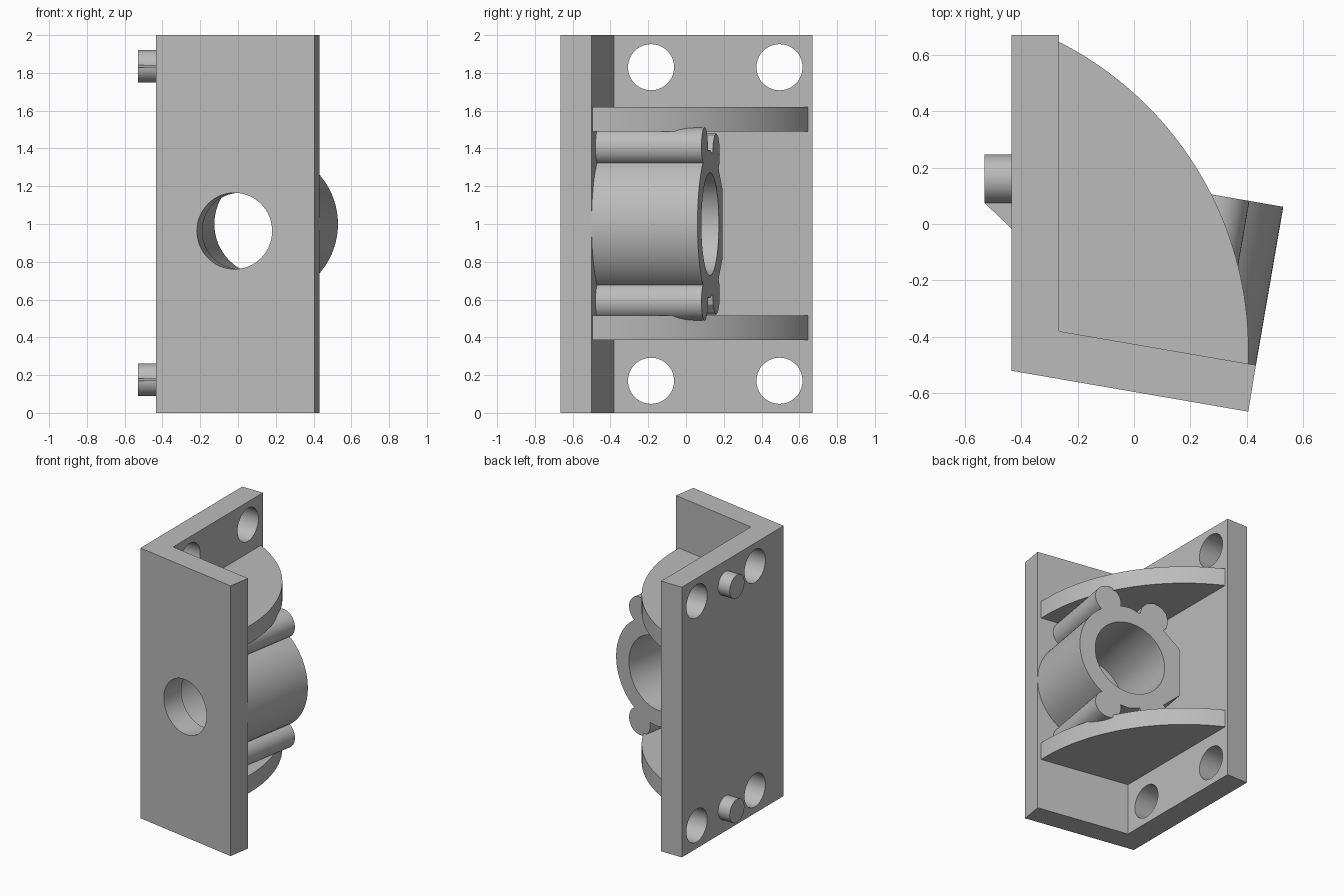
import bpy, bmesh
from math import sin, cos, pi, radians
from mathutils import Vector

cube = bpy.data.objects.get("Cube")
if cube:
    bpy.data.objects.remove(cube, do_unlink=True)

grey = bpy.data.materials.new("plain grey")
grey.use_nodes = True
grey.diffuse_color = (0.5, 0.5, 0.5, 1)
grey.node_tree.nodes["Principled BSDF"].inputs["Base Color"].default_value = (0.5, 0.5, 0.5, 1)

X, Y, Z = Vector((1, 0, 0)), Vector((0, 1, 0)), Vector((0, 0, 1))
TILT = radians(9.8)
ALONG = Vector((cos(TILT), -sin(TILT), 0))    # along the slanted plate
NORMAL = Vector((sin(TILT), cos(TILT), 0))    # axis of the bearing housing


def arc(r, start, end, n, cu=0, cv=0):
    angles = [radians(start + (end - start) * i / n) for i in range(n + 1)]
    return [(cu + r * cos(a), cv + r * sin(a)) for a in angles]


def circle(r, n=64, cu=0, cv=0):
    return arc(r, 0, 360, n, cu, cv)[:-1]


def prism(name, outline, origin, u, v, sweep):
    """Extrude an outline in the u, v plane along the sweep vector."""
    bm = bmesh.new()
    o = Vector(origin)
    face = bm.faces.new([bm.verts.new(o + u * a + v * b) for a, b in outline])
    new = bmesh.ops.extrude_face_region(bm, geom=[face])["geom"]
    bmesh.ops.translate(bm, vec=sweep, verts=[g for g in new if isinstance(g, bmesh.types.BMVert)])
    bmesh.ops.recalc_face_normals(bm, faces=bm.faces)
    mesh = bpy.data.meshes.new(name)
    bm.to_mesh(mesh)
    bm.free()
    mesh.materials.append(grey)
    ob = bpy.data.objects.new(name, mesh)
    bpy.context.collection.objects.link(ob)
    return ob


def boolean(target, tool, operation="DIFFERENCE"):
    mod = target.modifiers.new("cut", "BOOLEAN")
    mod.operation, mod.solver, mod.object = operation, "EXACT", tool
    tool.hide_render = True
    bpy.context.view_layer.objects.active = target
    bpy.ops.object.modifier_apply(modifier=mod.name)
    bpy.data.objects.remove(tool, do_unlink=True)


# Angled bracket: back plate and slanted plate in one profile
bracket = prism("bracket", [(-0.435, -0.52), (0.405, -0.665), (0.432, -0.5), (-0.265, -0.38),
                            (-0.265, 0.67), (-0.435, 0.67)], (0, 0, 0), X, Y, Z * 2)

# Mounting holes through the back plate
for y in (-0.185, 0.495):
    for z in (0.17, 1.83):
        boolean(bracket, prism("mount_hole", circle(0.122), (-0.6, y, z), Y, Z, X * 0.5))

# Shaft hole through the slanted plate
boolean(bracket, prism("shaft_hole", circle(0.202), Vector((-0.018, -0.59, 0.963)) - NORMAL * 0.1,
                       ALONG, Z, NORMAL * 0.4))

# Curved gussets
for name, z in (("lower_gusset", 0.385), ("upper_gusset", 1.49)):
    outline = arc(1.226, -2.4, 63.1, 48, -0.82, -0.448) + [(-0.3, 0.645), (-0.3, -0.39)]
    prism(name, outline, (0, 0, z), X, Y, Z * 0.13)

# Bearing housing: round outside, faceted beside the back plate, with four lugs
base = Vector((0.046, -0.433, 1)) - NORMAL * 0.01
depth = NORMAL * 0.579
facets = [(-0.22, 0.33), (-0.39, 0.18), (-0.39, -0.18), (-0.22, -0.33)]
housing = prism("bearing_housing", arc(0.392, -90, 90, 48) + facets, base, ALONG, Z, depth)
for side in (1, -1):
    for u, v, r, n in ((0.17, 0.41, 0.1, 40), (-0.19, 0.37, 0.11, 12)):
        lug = prism("lug", circle(r, n, u, v * side), base, ALONG, Z, depth)
        boolean(housing, lug, "UNION")
boolean(housing, prism("bore", circle(0.272), base - NORMAL * 0.05, ALONG, Z, NORMAL * 0.8))

# Locating pegs with thin ribs
for name, z in (("lower", 0.175), ("upper", 1.835)):
    prism(name + "_peg", circle(0.086, 40), (-0.53, 0.16, z), Y, Z, X * 0.12)
    prism(name + "_peg_rib", [(-0.53, 0.075), (-0.42, -0.03), (-0.42, 0.09), (-0.53, 0.09)],
          (0, 0, z - 0.007), X, Y, Z * 0.014)

# Smooth curved walls, keep hard edges
bpy.ops.object.select_all(action="DESELECT")
for ob in bpy.context.collection.objects:
    if ob.type == "MESH":
        ob.select_set(True)
        bpy.context.view_layer.objects.active = ob
bpy.ops.object.shade_smooth_by_angle(angle=radians(25))
